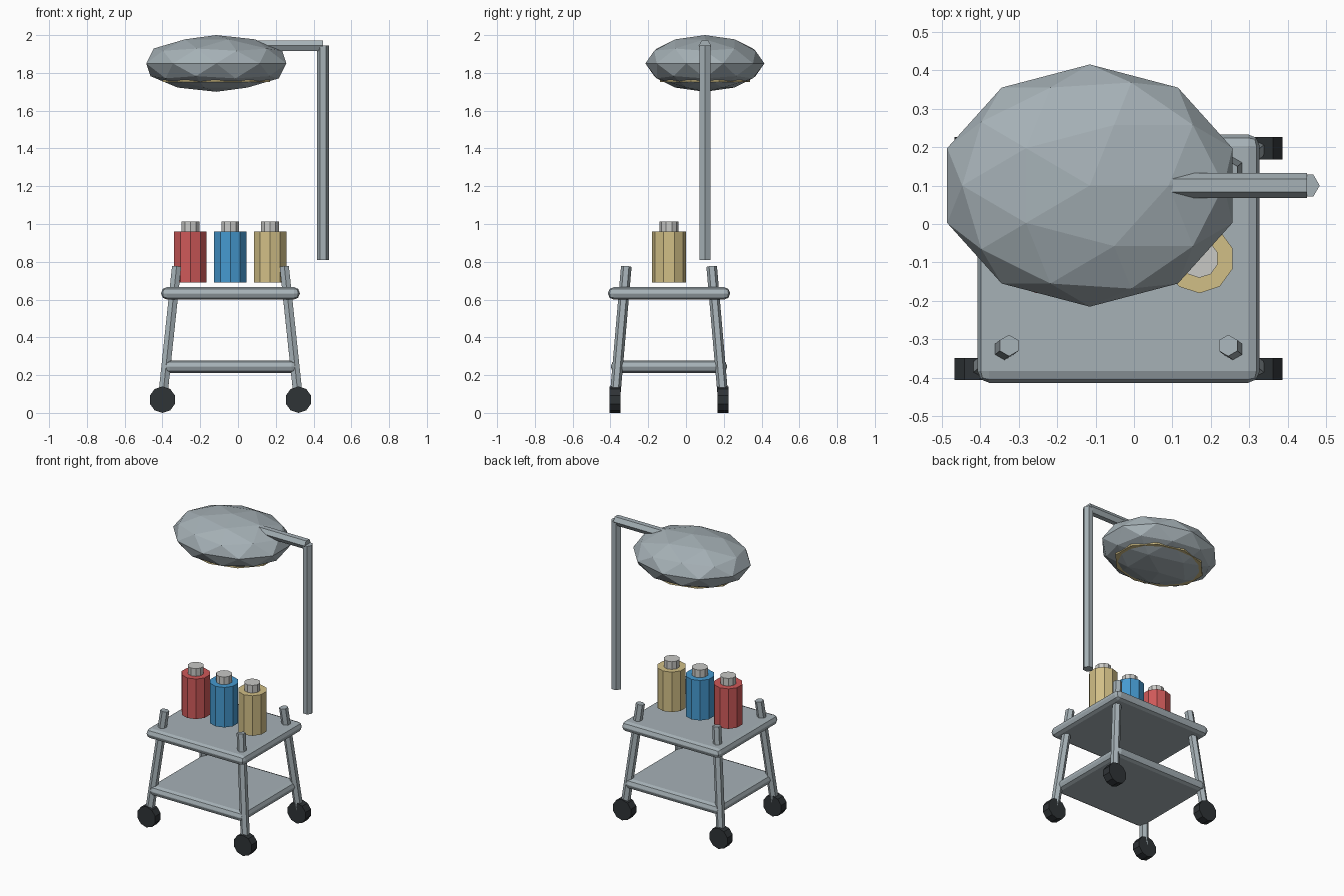
import bpy
from mathutils import Vector

cube = bpy.data.objects.get("Cube")
if cube:
    bpy.data.objects.remove(cube, do_unlink=True)


def material(name, rgb):
    mat = bpy.data.materials.new(name)
    mat.use_nodes = True
    mat.diffuse_color = (*rgb, 1)
    mat.node_tree.nodes["Principled BSDF"].inputs["Base Color"].default_value = (*rgb, 1)
    return mat


steel = material("blue_grey_steel", (0.38, 0.44, 0.47))
rubber = material("dark_rubber", (0.028, 0.033, 0.037))
red = material("red_plastic", (0.62, 0.10, 0.10))
blue = material("blue_plastic", (0.06, 0.32, 0.63))
yellow = material("sand_yellow_plastic", (0.64, 0.52, 0.24))
white = material("off_white_cap", (0.58, 0.58, 0.56))


def finish(name, mat):
    obj = bpy.context.object
    obj.name = name
    obj.data.materials.append(mat)
    return obj


def cylinder(name, mat, centre, radius, height, sides=10, rotation=(0, 0, 0)):
    bpy.ops.mesh.primitive_cylinder_add(vertices=sides, radius=radius, depth=height,
                                        location=centre, rotation=rotation)
    return finish(name, mat)


def rod(name, start, end, radius, roll=0.0):
    """Six-sided tube between two points."""
    start, end = Vector(start), Vector(end)
    axis = end - start
    obj = cylinder(name, steel, (start + end) / 2, radius, axis.length, 6)
    for v in obj.data.vertices:
        x, y = v.co.x, v.co.y
        v.co.x, v.co.y = (-y, x) if roll else (x, y)
    obj.rotation_euler = Vector((0, 0, 1)).rotation_difference(axis).to_euler()
    return obj


def shelf(name, z, half_x, half_y):
    """Slab with rounded edges."""
    bpy.ops.mesh.primitive_cube_add(size=2, location=(CX, CY, z))
    obj = finish(name, steel)
    for v in obj.data.vertices:
        v.co = (v.co.x * half_x, v.co.y * half_y, v.co.z * 0.0325)
    bevel = obj.modifiers.new("rounded_edge", 'BEVEL')
    bevel.width = 0.03
    bevel.segments = 2
    return obj


# Trolley centre
CX, CY = -0.04, -0.09

# Shelves
shelf("top_shelf", 0.633, 0.367, 0.323)
shelf("lower_shelf", 0.245, 0.352, 0.308)

# Splayed legs with wheels
for sx, side in ((-1, "right"), (1, "left")):
    for sy, end in ((-1, "front"), (1, "back")):
        foot = (CX + sx * 0.36, CY + sy * 0.287, 0.07)
        head = (CX + sx * 0.285, CY + sy * 0.226, 0.775)
        rod(f"{end}_{side}_leg", foot, head, 0.028)
        cylinder(f"{end}_{side}_wheel", rubber, foot, 0.07, 0.058,
                 rotation=(1.5708, 0, 0))

# Bottles with caps
for name, mat, x in (("red", red, -0.252), ("blue", blue, -0.041), ("yellow", yellow, 0.17)):
    cylinder(f"{name}_bottle", mat, (x, CY, 0.826), 0.09, 0.27)
    cylinder(f"{name}_bottle_cap", white, (x, CY, 0.985), 0.05, 0.055)

# Lamp post and arm
rod("lamp_post", (0.45, 0.1, 0.81), (0.45, 0.1, 1.945), 0.033, roll=1)
rod("lamp_arm", (0.03, 0.1, 1.944), (0.45, 0.1, 1.944), 0.033)

# Faceted lamp head
bpy.ops.mesh.primitive_ico_sphere_add(subdivisions=2, radius=1, location=(-0.115, 0.1, 1.85))
lamp = finish("lamp_head", steel)
lamp.scale = (0.39, 0.315, 0.15)

# Light disc set into the underside
disc = cylinder("light_disc", yellow, (-0.115, 0.1, 1.757), 1, 0.012)
disc.scale = (0.3, 0.238, 1)
